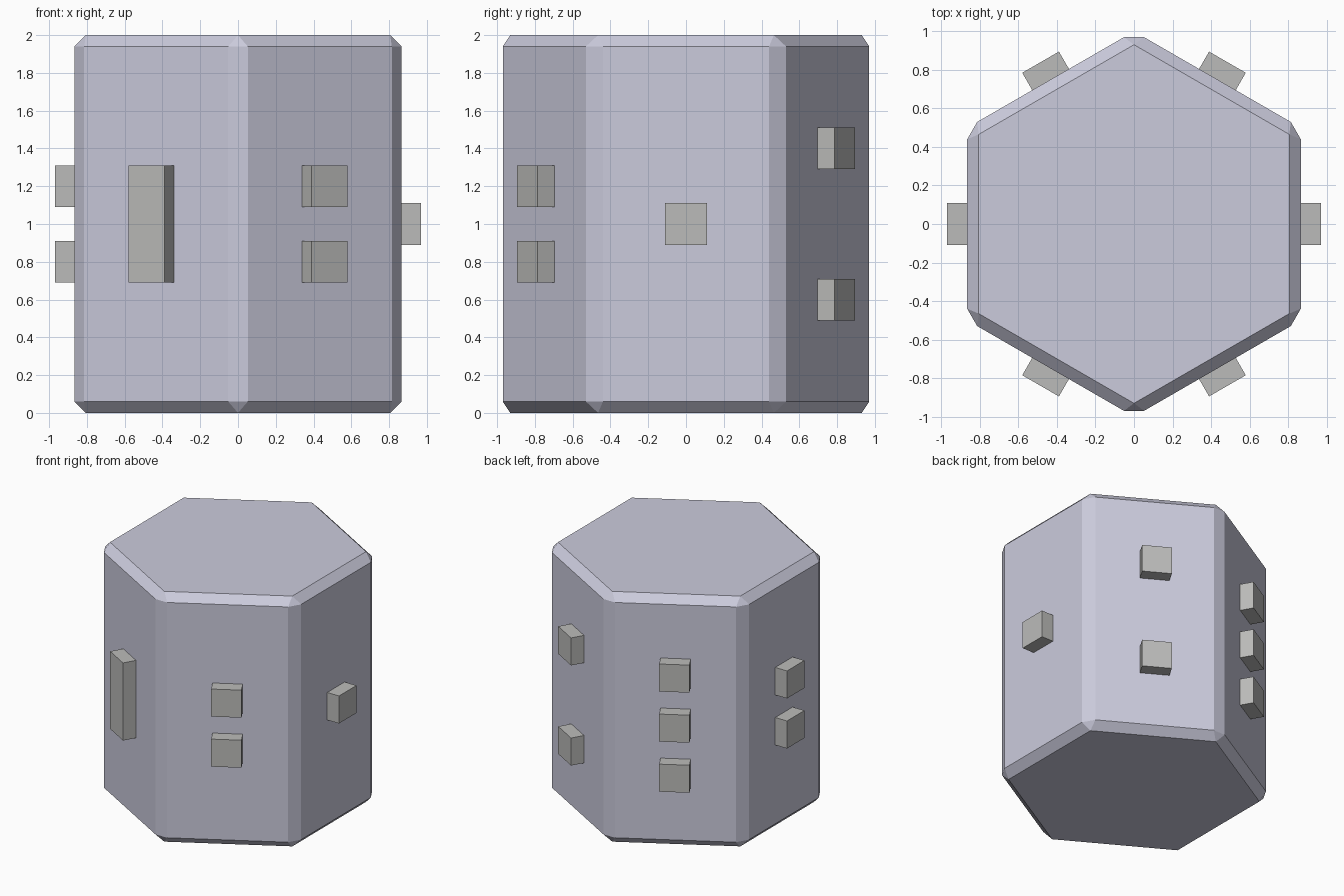
import bpy, bmesh
from math import cos, sin, radians
from mathutils import Matrix

if "Cube" in bpy.data.objects:
    bpy.data.objects.remove(bpy.data.objects["Cube"])

RADIUS, HEIGHT, BEVEL = 1.0, 2.0, 0.06
PIP, PIP_DIST = 0.22, 0.86


def material(name, color):
    mat = bpy.data.materials.new(name)
    mat.diffuse_color = color
    mat.use_nodes = True
    mat.node_tree.nodes["Principled BSDF"].inputs["Base Color"].default_value = mat.diffuse_color
    return mat


body_mat = material("pale_lavender", (0.6, 0.6, 0.72, 1))
pip_mat = material("pip_grey", (0.5, 0.5, 0.49, 1))


def add_object(name, bm, mat):
    mesh = bpy.data.meshes.new(name)
    bmesh.ops.recalc_face_normals(bm, faces=bm.faces)
    bm.to_mesh(mesh)
    bm.free()
    mesh.materials.append(mat)
    obj = bpy.data.objects.new(name, mesh)
    bpy.context.collection.objects.link(obj)
    return obj


# Hexagonal body: corners on the y axis, flat sides on x
bm = bmesh.new()
corners = [radians(30 + 60 * i) for i in range(6)]
base = bm.faces.new([bm.verts.new((RADIUS * cos(a), RADIUS * sin(a), 0)) for a in corners])
top = bmesh.ops.extrude_face_region(bm, geom=[base], use_keep_orig=True)["geom"]
bmesh.ops.translate(bm, vec=(0, 0, HEIGHT),
                    verts=[v for v in top if isinstance(v, bmesh.types.BMVert)])
body = add_object("hexagonal_body", bm, body_mat)
chamfer = body.modifiers.new("chamfer", 'BEVEL')
chamfer.width = BEVEL
chamfer.segments = 1
chamfer.limit_method = 'ANGLE'


# Raised blocks on each side
def add_pip(name, angle, z, height=PIP):
    bm = bmesh.new()
    place = (Matrix.Rotation(radians(angle), 4, 'Z')
             @ Matrix.Translation((PIP_DIST, 0, z))
             @ Matrix.Diagonal((PIP, PIP, height, 1)))
    bmesh.ops.create_cube(bm, size=1, matrix=place)
    add_object(name, bm, pip_mat)


sides = {
    "right": (0, [1.0]),
    "back_right": (60, [0.6, 1.4]),
    "back_left": (120, [0.6, 1.0, 1.4]),
    "left": (180, [0.8, 1.2]),
    "front_right": (300, [0.8, 1.2]),
}
for side, (angle, heights) in sides.items():
    for i, z in enumerate(heights, 1):
        add_pip(f"{side}_pip_{i}", angle, z)

# Tall bar on the front left side
add_pip("front_left_bar", 240, 1.0, 0.62)
